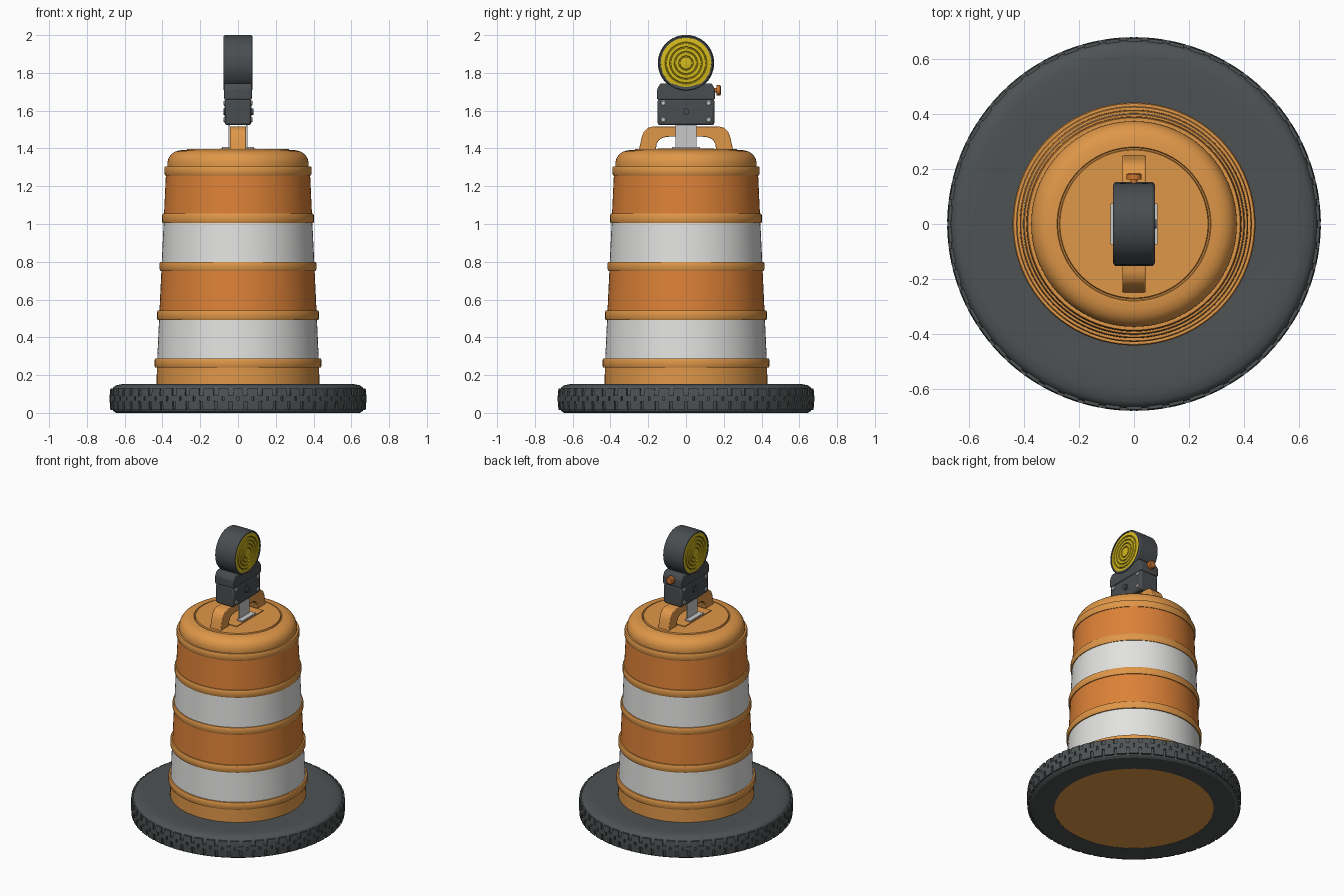
import bpy, bmesh, math
from mathutils import Matrix, Vector

if "Cube" in bpy.data.objects:
    bpy.data.objects.remove(bpy.data.objects["Cube"])


def mat(name, r, g, b):
    m = bpy.data.materials.new(name)
    m.diffuse_color = (r, g, b, 1)
    m.use_nodes = True
    m.node_tree.nodes["Principled BSDF"].inputs["Base Color"].default_value = m.diffuse_color
    return m


SHELL = mat("light orange plastic", .74, .31, .065)
STRIPE = mat("deep orange stripe", .72, .22, .038)
WHITE = mat("white stripe", .76, .76, .75)
RUBBER = mat("dark rubber", .075, .085, .088)
CASE = mat("charcoal casing", .068, .075, .082)
LENS = mat("yellow lens", .66, .49, .012)
STEEL = mat("pale steel", .58, .58, .58)
KNOB = mat("orange knob", .62, .18, .03)


def finish(name, bm, mats, smooth=True, bevel=0):
    bmesh.ops.recalc_face_normals(bm, faces=bm.faces)
    me = bpy.data.meshes.new(name)
    bm.to_mesh(me)
    bm.free()
    for m in mats:
        me.materials.append(m)
    ob = bpy.data.objects.new(name, me)
    bpy.context.collection.objects.link(ob)
    if bevel:
        b = ob.modifiers.new("bevel", "BEVEL")
        b.width, b.segments, b.limit_method = bevel, 2, "ANGLE"
    if smooth:
        bpy.ops.object.select_all(action="DESELECT")
        bpy.context.view_layer.objects.active = ob
        ob.select_set(True)
        bpy.ops.object.shade_smooth_by_angle(angle=math.radians(32))
    return ob


def lathe(name, profile, mats, n=96, rule=None, xform=None, closed=False):
    """Revolve (radius, height) points about z."""
    bm = bmesh.new()
    rings = []
    for r, z in profile:
        if r == 0:
            rings.append([bm.verts.new((0, 0, z))] * n)
        else:
            rings.append([bm.verts.new((r * math.cos(2 * math.pi * i / n),
                                        r * math.sin(2 * math.pi * i / n), z)) for i in range(n)])
    pairs = list(zip(rings, rings[1:]))
    if closed:
        pairs.append((rings[-1], rings[0]))
    for a, b in pairs:
        for i in range(n):
            j = (i + 1) % n
            f = bm.faces.new(list(dict.fromkeys((a[i], a[j], b[j], b[i]))))
            if rule:
                f.material_index = rule(f.calc_center_median())
    if xform:
        bmesh.ops.transform(bm, matrix=xform, verts=bm.verts)
    return finish(name, bm, mats)


def box(name, lo, hi, m, bevel=0):
    bm = bmesh.new()
    bmesh.ops.create_cube(bm, size=1)
    for v in bm.verts:
        v.co = Vector([lo[k] + (v.co[k] + .5) * (hi[k] - lo[k]) for k in range(3)])
    return finish(name, bm, [m], bevel > 0, bevel)


def prism(name, pts, x0, x1, m, bevel=0):
    """Extrude a (y, z) outline along x."""
    bm = bmesh.new()
    f = bm.faces.new([bm.verts.new((x0, y, z)) for y, z in pts])
    ex = bmesh.ops.extrude_face_region(bm, geom=[f])
    bmesh.ops.translate(bm, vec=(x1 - x0, 0, 0),
                        verts=[g for g in ex["geom"] if isinstance(g, bmesh.types.BMVert)])
    return finish(name, bm, [m], True, bevel)


def along(axis, pos):
    return Matrix.Translation(pos) @ Vector((0, 0, 1)).rotation_difference(Vector(axis)).to_matrix().to_4x4()


# Drum: tapered wall with five ribs, then the rounded lid
ribs = [(.24, .288, .442), (.493, .542, .429), (.752, .80, .415), (1.005, 1.055, .402), (1.258, 1.305, .39)]
wall = lambda z: .434 - .047 * (z - .15)
prof = [(0, .12), (.431, .12)]
for z0, z1, r in ribs:
    prof += [(wall(z0), z0), (r - .004, z0), (r, z0 + .008), (r, z1 - .008), (r - .004, z1), (wall(z1), z1)]
prof[-1] = (.374, 1.305)
prof += [(.374, 1.325), (.368, 1.348), (.355, 1.368), (.334, 1.383), (.31, 1.39), (.28, 1.392),
         (.277, 1.387), (.272, 1.387), (.269, 1.396), (0, 1.396)]
bands = [(.288, .493, 2), (.542, .752, 1), (.80, 1.005, 2), (1.055, 1.258, 1)]


def band_colour(c):
    # Wall faces between ribs carry the stripes
    for z0, z1, k in bands:
        if z0 + .01 < c.z < z1 - .01:
            return k
    return 0


lathe("drum", prof, [SHELL, STRIPE, WHITE], rule=band_colour)
lathe("drum_foot", [(0, .002), (.51, .002), (.51, .03), (0, .03)], [SHELL])

# Tyre ring base with staggered tread blocks
lathe("tyre_base", [(.505, 0), (.645, 0), (.66, .01), (.669, .03), (.670, .115), (.661, .135), (.645, .146),
                    (.61, .153), (.54, .15), (.425, .148), (.425, .03), (.505, .03)], [RUBBER], 120, closed=True)
bm = bmesh.new()
COUNT = 54
for row, (z0, z1, gap) in enumerate([(.016, .066, .2), (.06, .092, .12), (.088, .128, .3)]):
    for i in range(COUNT):
        step = 2 * math.pi / COUNT
        a0 = (i + .5 * (row % 2) + gap / 2) * step
        a1 = a0 + (1 - gap) * step
        vs = [bm.verts.new((r * math.cos(a), r * math.sin(a), z))
              for z in (z0, z1) for a in (a0, a1)
              for r in (.655, .68 if z == (z1 if row == 0 else z0) or row == 1 else .676)]
        for q in ((0, 1, 3, 2), (4, 5, 7, 6), (0, 1, 5, 4), (2, 3, 7, 6), (1, 3, 7, 5), (0, 2, 6, 4)):
            bm.faces.new([vs[k] for k in q])
finish("tyre_tread", bm, [RUBBER], False)

# Carry handle arch and its seat on the lid
half = [(.25, 1.39), (.243, 1.42), (.235, 1.46), (.222, 1.49), (.2, 1.51), (.17, 1.517)]
inner = [(.09, 1.462), (.12, 1.458), (.143, 1.445), (.155, 1.425), (.16, 1.39)]
outline = half + [(-y, z) for y, z in half[::-1]] + [(-y, z) for y, z in inner[::-1]] + inner
prism("handle", outline, -.042, .042, SHELL, .004)
box("handle_seat", (-.093, -.147, 1.392), (.093, .147, 1.401), SHELL)

# Steel bracket straps on both sides of the handle
for s in (-1, 1):
    xs = sorted((s * .043, s * .05))
    box("bracket_strap", (xs[0], -.055, 1.4), (xs[1], .055, 1.56), STEEL)
    xs = sorted((s * .043, s * .085))
    box("bracket_foot", (xs[0], -.075, 1.4), (xs[1], .075, 1.408), STEEL)

# Battery case, lid and lamp cradle
box("battery_case", (-.07, -.15, 1.523), (.07, .15, 1.662), CASE, .012)
prism("battery_lid", [(-.153, 1.658), (.153, 1.658), (.153, 1.715), (.135, 1.745), (-.135, 1.745), (-.153, 1.715)],
      -.073, .073, CASE, .007)

# Screws and centre bolts on both faces
for s in (-1, 1):
    for y in (-.12, .12):
        for z in (1.552, 1.64):
            lathe("case_screw", [(0, 0), (.014, 0), (.014, .005), (.01, .008), (0, .008)], [STEEL], 12,
                  xform=along((s, 0, 0), (s * .068, y, z)))
    top = .014 if s > 0 else .008
    lathe("centre_bolt", [(0, 0), (.026, 0), (.026, .004), (.017, .004), (.017, top), (0, top)], [CASE], 16,
          xform=along((s, 0, 0), (s * .068, 0, 1.595)))

# Lock knob at the back of the lid
lathe("lock_knob", [(0, 0), (.013, 0), (.013, .015), (.027, .015), (.027, .035), (.02, .04), (0, .04)], [KNOB], 16,
      xform=along((0, 1, 0), (0, .146, 1.708)))

# Round lamp: casing with a lens of concentric ridges on each face
lathe("lamp_casing", [(0, -.06), (.134, -.06), (.134, -.076), (.142, -.077), (.148, -.068), (.149, 0), (.148, .068),
                      (.142, .077), (.134, .076), (.134, .06), (0, .06)], [CASE], 64,
      xform=along((1, 0, 0), (0, 0, 1.852)))
lens = [(.134, .058), (.134, .072)]
for r in (.108, .084, .06, .036):
    lens += [(r + .003, .075), (r + .001, .069), (r - .003, .069), (r - .005, .075)]
lens += [(.012, .077), (0, .077)]
for s in (-1, 1):
    lathe("lamp_lens", lens, [LENS], 48, xform=along((s, 0, 0), (0, 0, 1.852)))
